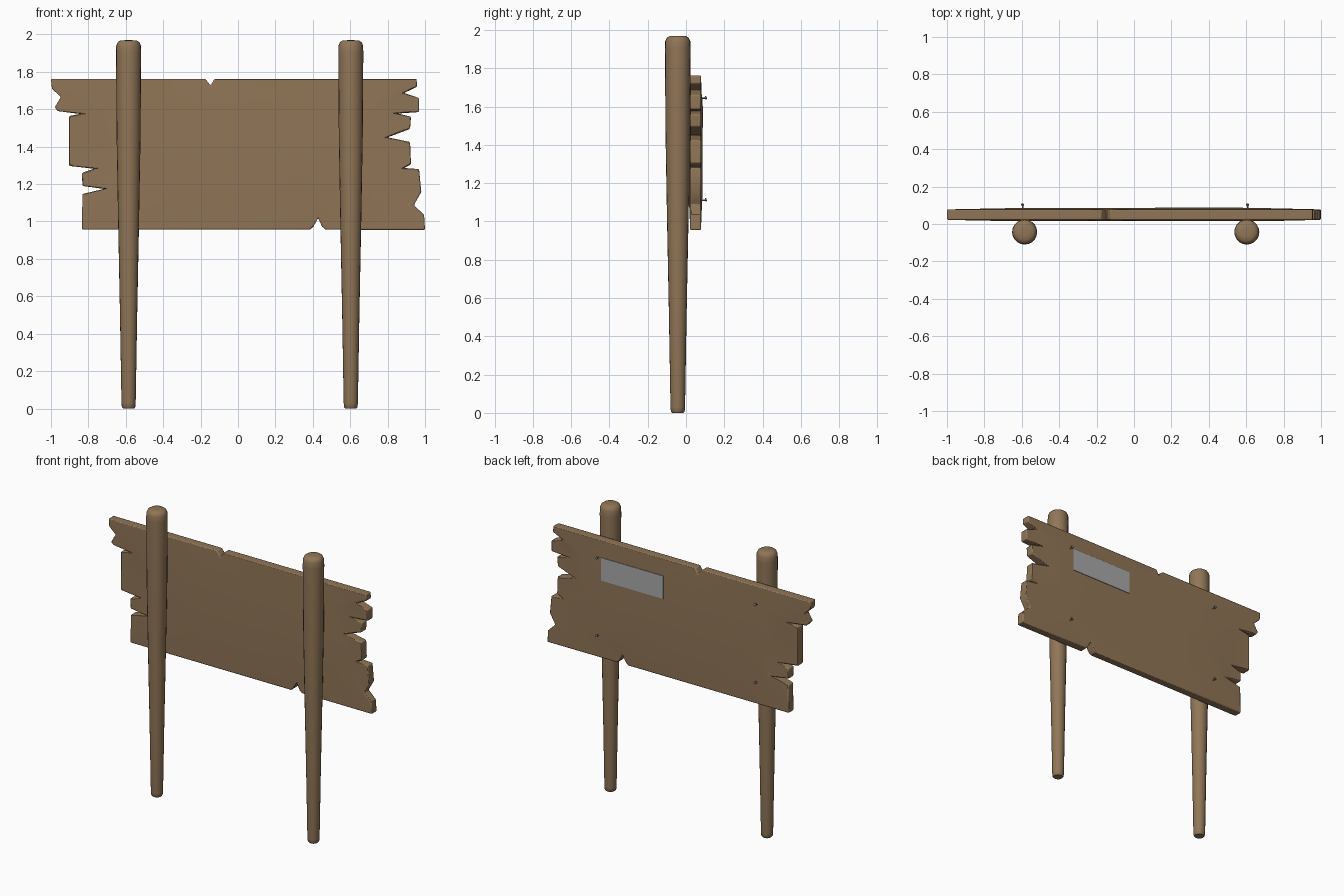
import bpy, bmesh, math
from mathutils import Vector, Matrix
from mathutils.geometry import delaunay_2d_cdt

if "Cube" in bpy.data.objects:
    bpy.data.objects.remove(bpy.data.objects["Cube"])


def material(name, rgb):
    m = bpy.data.materials.new(name)
    m.diffuse_color = (*rgb, 1)
    m.use_nodes = True
    m.node_tree.nodes["Principled BSDF"].inputs["Base Color"].default_value = m.diffuse_color
    return m


WOOD = material("brown wood", (0.28, 0.18, 0.095))
IRON = material("dark iron", (0.2, 0.2, 0.21))
PAPER = material("grey plate", (0.4, 0.4, 0.4))


def finish(bm, name, mat, angle=None):
    bmesh.ops.recalc_face_normals(bm, faces=bm.faces[:])
    me = bpy.data.meshes.new(name)
    bm.to_mesh(me)
    bm.free()
    me.materials.append(mat)
    ob = bpy.data.objects.new(name, me)
    bpy.context.collection.objects.link(ob)
    bpy.context.view_layer.objects.active = ob
    ob.select_set(True)
    if angle:
        bpy.ops.object.shade_smooth_by_angle(angle=math.radians(angle))
    ob.select_set(False)
    return ob


def lathe(name, profile, mat, matrix, sides, angle=40):
    """Stack of rings (radius, height), capped at both ends."""
    bm = bmesh.new()
    rings = []
    for r, z in profile:
        rings.append([bm.verts.new(matrix @ Vector((r * math.cos(2 * math.pi * i / sides),
                                                    r * math.sin(2 * math.pi * i / sides), z)))
                      for i in range(sides)])
    for a, b in zip(rings, rings[1:]):
        for i in range(sides):
            j = (i + 1) % sides
            bm.faces.new((a[i], a[j], b[j], b[i]))
    bm.faces.new(rings[0])
    bm.faces.new(rings[-1])
    return finish(bm, name, mat, angle)


# Tapered round posts, thicker at the top
POST = [(0.030, 0), (0.036, 0.008), (0.038, 0.03), (0.046, 0.5), (0.056, 1.0),
        (0.064, 1.45), (0.067, 1.9), (0.066, 1.94), (0.058, 1.958), (0.045, 1.967), (0.02, 1.969)]
for side, x in (("left", -0.585), ("right", 0.603)):
    lathe(side + "_post", POST, WOOD, Matrix.Translation((x, -0.043, 0)), 20)

# Board outline with splintered ends, clockwise from top left
OUTLINE = [(-1, 1.763), (-.175, 1.763), (-.147, 1.727), (-.125, 1.763), (.955, 1.763),
           (.957, 1.72), (.888, 1.687), (.968, 1.66), (.968, 1.585), (.855, 1.577),
           (.925, 1.56), (.92, 1.495), (.80, 1.45), (.92, 1.425), (.925, 1.305),
           (.888, 1.286), (.968, 1.28), (.98, 1.158), (.94, 1.088), (.995, 1.035),
           (1, .955), (.468, .956), (.45, .972), (.428, 1.018), (.403, .972), (.385, .956),
           (-.834, .956), (-.832, 1.147), (-.717, 1.174), (-.832, 1.19), (-.834, 1.26),
           (-.77, 1.282), (-.903, 1.297), (-.903, 1.564), (-.845, 1.575), (-.963, 1.59),
           (-.98, 1.61), (-.947, 1.666), (-.995, 1.71)]

# Interior points make both big faces swell slightly
inner = [(x, z) for x in (-.65, -.3, .1, .4, .7) for z in (1.12, 1.36, 1.6)]
n = len(OUTLINE)
pts = [Vector(p) for p in OUTLINE[::-1] + inner]
co, _, faces, _, _, _ = delaunay_2d_cdt(pts, [], [list(range(n))], 1, 1e-6)
bm = bmesh.new()
caps = []
for sign in (-1, 1):
    vs = [bm.verts.new((p.x, 0.05 + sign * (0.028 if i < n else 0.035), p.y))
          for i, p in enumerate(co)]
    caps.append(vs)
    for f in faces:
        bm.faces.new([vs[i] for i in f])
for i in range(n):
    j = (i + 1) % n
    bm.faces.new((caps[0][i], caps[0][j], caps[1][j], caps[1][i]))
board = finish(bm, "board", WOOD)
bev = board.modifiers.new("worn_edges", 'BEVEL')
bev.width = 0.008
bev.segments = 2
bev.limit_method = 'ANGLE'
bev.angle_limit = math.radians(50)
board.select_set(True)
bpy.ops.object.shade_smooth_by_angle(angle=math.radians(40))
board.select_set(False)

# Nails poking out of the back, tilted slightly upward
NAIL = [(0.004, 0), (0.004, 0.04), (0.009, 0.041), (0.009, 0.047), (0.005, 0.049)]
for x in (-0.596, 0.607):
    for z in (1.105, 1.638):
        mat = Matrix.Translation((x, 0.06, z)) @ Matrix.Rotation(math.radians(-80), 4, 'X')
        lathe("nail", NAIL, IRON, mat, 8)

# Thin grey plate on the back
bm = bmesh.new()
bmesh.ops.create_cube(bm, size=1, matrix=Matrix.Translation((0.347, 0.087, 1.57))
                      @ Matrix.Diagonal((0.47, 0.004, 0.157, 1)))
finish(bm, "back_plate", PAPER)
